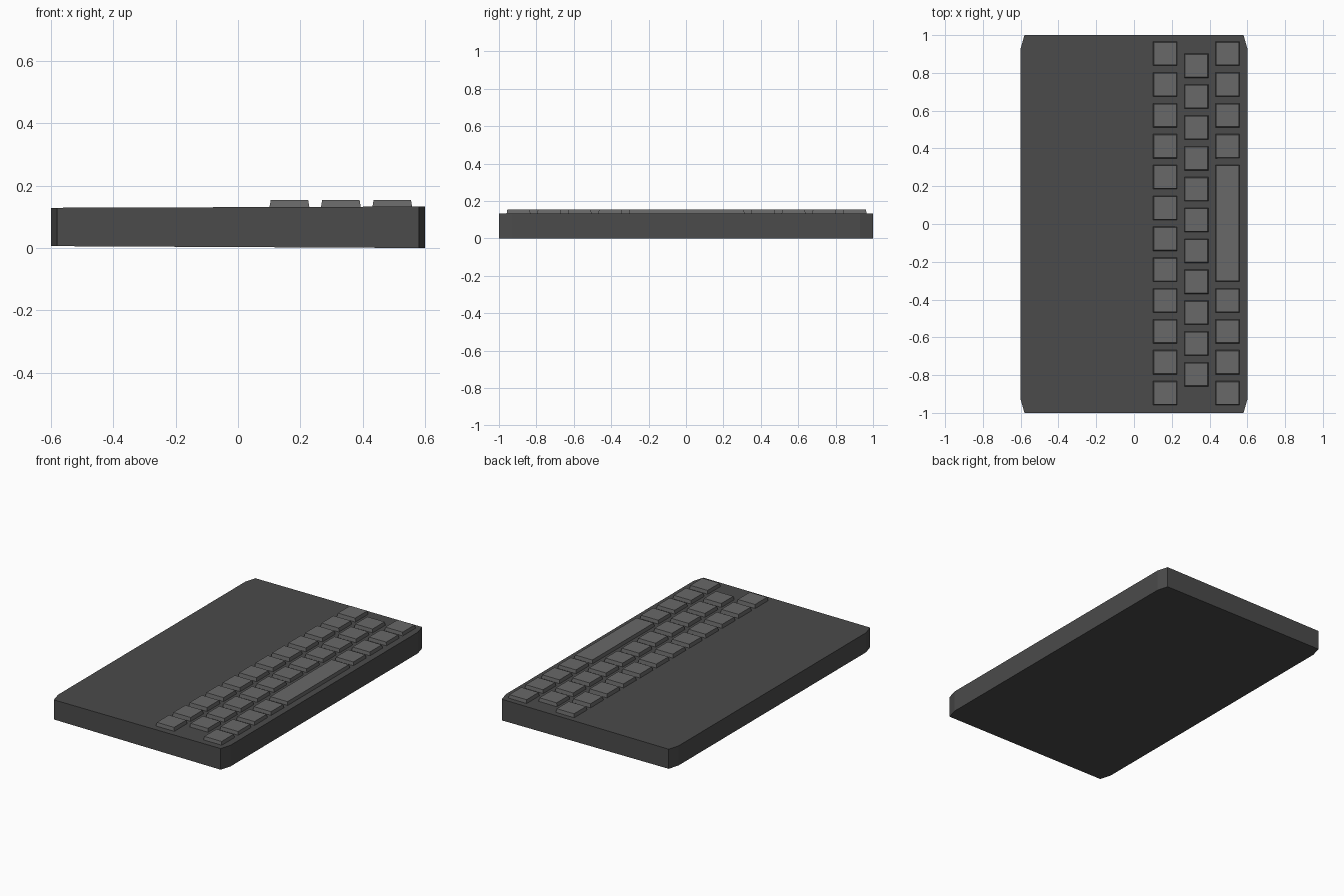
import bpy, bmesh

if "Cube" in bpy.data.objects:
    bpy.data.objects.remove(bpy.data.objects["Cube"])

def material(name, g):
    m = bpy.data.materials.new(name)
    m.diffuse_color = (g, g, g, 1)
    m.use_nodes = True
    m.node_tree.nodes["Principled BSDF"].inputs["Base Color"].default_value = m.diffuse_color
    return m

case_mat = material("dark_case", 0.07)
key_mat = material("key_grey", 0.14)

def loft(name, bottom, top, mat):
    """Closed solid between two matching outlines."""
    bm = bmesh.new()
    a = [bm.verts.new(p) for p in bottom]
    b = [bm.verts.new(p) for p in top]
    n = len(a)
    bm.faces.new(a[::-1])
    bm.faces.new(b)
    for i in range(n):
        j = (i + 1) % n
        bm.faces.new((a[i], a[j], b[j], b[i]))
    bmesh.ops.recalc_face_normals(bm, faces=bm.faces)
    me = bpy.data.meshes.new(name)
    bm.to_mesh(me)
    bm.free()
    me.materials.append(mat)
    ob = bpy.data.objects.new(name, me)
    bpy.context.collection.objects.link(ob)
    return ob

# Case: chamfered slab, slightly thicker toward the right
outline = [(-0.58, -1), (0.58, -1), (0.6, -0.93), (0.6, 0.93),
           (0.58, 1), (-0.58, 1), (-0.6, 0.93), (-0.6, -0.93)]
def slope(x, left, right):
    return left + (right - left) * (x + 0.6) / 1.2
loft("case",
     [(x, y, slope(x, 0.006, 0.0)) for x, y in outline],
     [(x, y, slope(x, 0.129, 0.133)) for x, y in outline], case_mat)

# Keys: low caps with bevelled top rims
def key(name, x, y, length=0.13):
    hx, hy = 0.065, length / 2
    def rect(inset, z):
        return [(x + sx * (hx - inset), y + sy * (hy - inset), z)
                for sx, sy in ((-1, -1), (1, -1), (1, 1), (-1, 1))]
    loft(name, rect(0, 0.125), rect(0.005, 0.154), key_mat)

PITCH, START = 0.1634, 0.902
for i in range(12):
    key(f"upper_row_key_{i}", 0.165, START - i * PITCH)
for i in range(11):
    key(f"middle_row_key_{i}", 0.33, 0.838 - i * PITCH)
for i in (0, 1, 2, 3, 8, 9, 10, 11):
    key(f"lower_row_key_{i}", 0.495, START - i * PITCH)
key("space_bar", 0.495, 0.004, 0.62)
